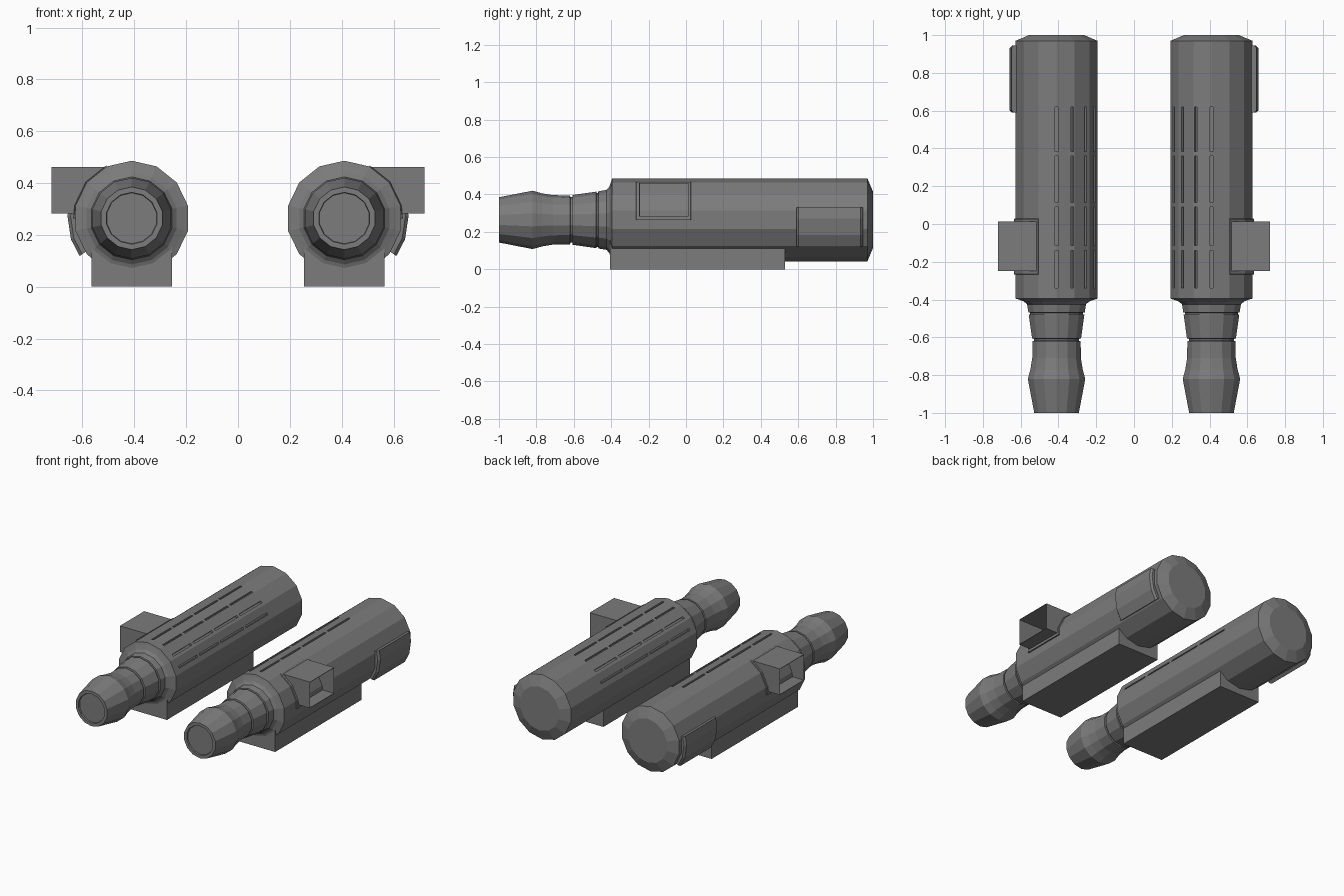
import bpy, bmesh
from math import sin, cos, pi, radians

if "Cube" in bpy.data.objects:
    bpy.data.objects.remove(bpy.data.objects["Cube"])

CX, CZ, R, SIDES = 0.41, 0.264, 0.222, 14

grey = bpy.data.materials.new("dark_grey")
grey.use_nodes = True
grey.diffuse_color = (0.2, 0.2, 0.2, 1)
grey.node_tree.nodes["Principled BSDF"].inputs["Base Color"].default_value = (0.2, 0.2, 0.2, 1)


def finish(name, bm, mirror=True):
    """Turn a bmesh into a flat shaded object, mirrored to the other side."""
    bmesh.ops.recalc_face_normals(bm, faces=bm.faces)
    mesh = bpy.data.meshes.new(name)
    bm.to_mesh(mesh)
    bm.free()
    mesh.materials.append(grey)
    obj = bpy.data.objects.new(name, mesh)
    bpy.context.collection.objects.link(obj)
    if mirror:
        obj.modifiers.new("mirror", "MIRROR").use_mirror_merge = False
    return obj


def polar(bm, r, angle, y):
    """Vertex at an angle measured from +x around the barrel axis."""
    return bm.verts.new((CX + r * cos(angle), y, CZ + r * sin(angle)))


def lathe(name, profile, mirror=True):
    bm = bmesh.new()
    rings = [[polar(bm, r, pi / 2 + 2 * pi * i / SIDES, y) for i in range(SIDES)]
             for y, r in profile]
    for a, b in zip(rings, rings[1:]):
        for i in range(SIDES):
            j = (i + 1) % SIDES
            bm.faces.new((a[i], a[j], b[j], b[i]))
    bm.faces.new(rings[0])
    bm.faces.new(rings[-1])
    return finish(name, bm, mirror)


def add_box(bm, lo, hi):
    verts = bmesh.ops.create_cube(bm, size=1)["verts"]
    for v in verts:
        v.co = [(a + b) / 2 + c * (b - a) for a, b, c in zip(lo, hi, v.co)]
    return verts


def curved_panel(name, degrees, y0, y1, r, bevel):
    """Raised plate that wraps part of the barrel, with sloped ends."""
    bm = bmesh.new()
    rows = []
    for deg in degrees:
        a = radians(deg)
        rows.append([polar(bm, rr, a, y) for rr, y in
                     ((R - 0.02, y0), (r - bevel, y0), (r, y0 + bevel),
                      (r, y1 - bevel), (r - bevel, y1), (R - 0.02, y1))])
    for a, b in zip(rows, rows[1:]):
        for i in range(6):
            j = (i + 1) % 6
            bm.faces.new((a[i], a[j], b[j], b[i]))
    bm.faces.new(rows[0])
    bm.faces.new(rows[-1])
    return finish(name, bm)


# Main barrel with chamfered back end
barrel = lathe("barrel", [(-0.40, 0.205), (-0.395, R), (0.97, R), (1.0, 0.15)], mirror=False)

# Rows of narrow slots cut in the inner upper side of the barrel
bm = bmesh.new()
for deg in (90, 112, 135, 157):
    a = radians(deg)
    for y0, y1 in ((-0.34, -0.14), (-0.115, 0.09), (0.115, 0.36), (0.385, 0.62)):
        verts = add_box(bm, (R - 0.02, y0, -0.007), (R + 0.03, y1, 0.007))
        for v in verts:
            x, y, z = v.co
            v.co = (CX + x * cos(a) - z * sin(a), y, CZ + x * sin(a) + z * cos(a))
cutter = finish("slot_cutter", bm, mirror=False)
cutter.hide_render = True
cut = barrel.modifiers.new("slots", "BOOLEAN")
cut.operation, cut.solver, cut.object = "DIFFERENCE", "EXACT", cutter
bpy.context.view_layer.objects.active = barrel
barrel.select_set(True)
bpy.ops.object.modifier_apply(modifier="slots")
bpy.data.objects.remove(cutter)
barrel.modifiers.new("mirror", "MIRROR").use_mirror_merge = False

# Nozzle with flared tip, waist, two thin grooves and a flared collar
lathe("nozzle", [
    (-0.99, 0.098), (-1.0, 0.1), (-1.0, 0.121), (-0.82, 0.156), (-0.77, 0.142),
    (-0.71, 0.132), (-0.62, 0.131), (-0.618, 0.122), (-0.608, 0.122), (-0.606, 0.133),
    (-0.48, 0.151), (-0.478, 0.144), (-0.47, 0.144), (-0.468, 0.153),
    (-0.425, 0.16), (-0.41, 0.178), (-0.40, 0.205), (-0.38, 0.205)])

# Flat base under the barrel
bm = bmesh.new()
add_box(bm, (0.255, -0.405, 0), (0.565, 0.53, 0.17))
finish("base_block", bm)

# Side block: thin walled box, open outward
bm = bmesh.new()
add_box(bm, (0.45, -0.25, 0.282), (0.72, 0.013, 0.461))
bm.faces.ensure_lookup_table()
bmesh.ops.delete(bm, geom=[f for f in bm.faces if abs(f.calc_center_median().x - CX) > 0.2
                           and f.calc_center_median().x > 0.7], context="FACES")
side = finish("side_block", bm)
wall = side.modifiers.new("wall", "SOLIDIFY")
wall.thickness, wall.offset = 0.004, -1

# Thin collar around the side block and raised panel near the back
curved_panel("side_block_collar", (0, 12.86, 38.57, 64.28), -0.268, 0.028, R + 0.004, 0.003)
curved_panel("rear_panel", (-36, -19, 2, 16), 0.59, 0.945, 0.248, 0.012)
